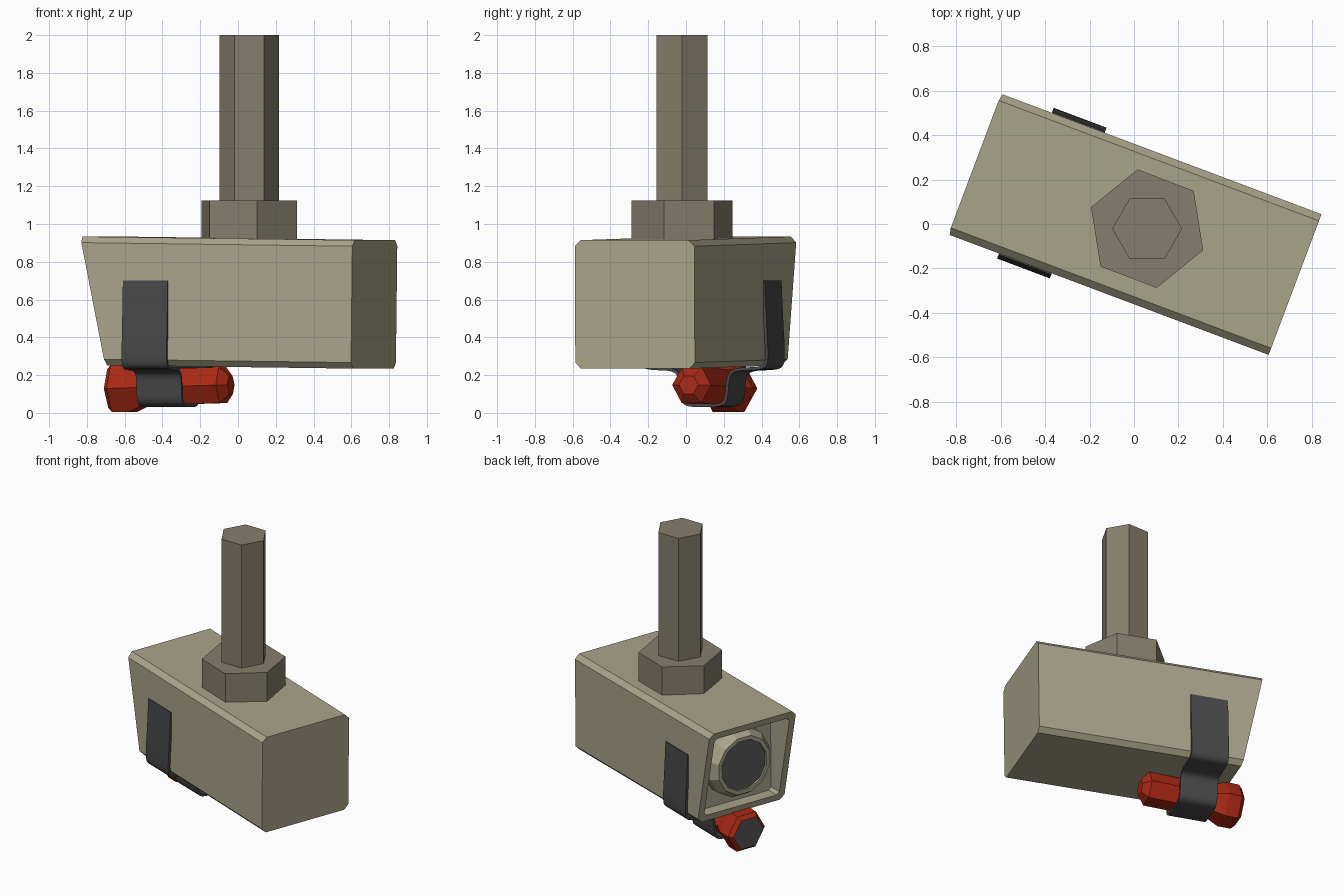
import bpy, math
from mathutils import Matrix, Vector

if "Cube" in bpy.data.objects:
    bpy.data.objects.remove(bpy.data.objects["Cube"])

def material(name, rgb):
    m = bpy.data.materials.new(name)
    m.diffuse_color = (*rgb, 1)
    m.use_nodes = True
    m.node_tree.nodes["Principled BSDF"].inputs["Base Color"].default_value = m.diffuse_color
    return m

BODY = material("olive beige", (0.40, 0.375, 0.255))
POST = material("grey brown", (0.235, 0.21, 0.15))
RED = material("torch red", (0.40, 0.022, 0.007))
STRAP = material("strap charcoal", (0.065, 0.065, 0.067))
GLASS = material("lens grey", (0.10, 0.10, 0.10))

# Assembly is turned about z; local x runs along the housing, lens at -x
TURN = Matrix.Rotation(math.radians(-20.6), 4, 'Z')

def placed(z, tilt):
    return TURN @ Matrix.Translation((0, 0, z)) @ Matrix.Rotation(tilt, 4, 'Y')

def loft(name, rings, mats, matrix, end_mat=0):
    """Skin equal-sized rings of points and cap both ends."""
    n = len(rings[0])
    verts = [p for r in rings for p in r]
    faces = [(k*n + i, k*n + (i+1) % n, (k+1)*n + (i+1) % n, (k+1)*n + i)
             for k in range(len(rings) - 1) for i in range(n)]
    faces += [tuple(reversed(range(n))), tuple(range(len(verts) - n, len(verts)))]
    me = bpy.data.meshes.new(name)
    me.from_pydata(verts, [], faces)
    for m in mats:
        me.materials.append(m)
    me.polygons[-1].material_index = end_mat
    ob = bpy.data.objects.new(name, me)
    bpy.context.collection.objects.link(ob)
    ob.matrix_world = matrix
    # consistent outward normals
    bpy.context.view_layer.objects.active = ob
    ob.select_set(True)
    bpy.ops.object.mode_set(mode='EDIT')
    bpy.ops.mesh.select_all(action='SELECT')
    bpy.ops.mesh.normals_make_consistent(inside=False)
    bpy.ops.object.mode_set(mode='OBJECT')
    ob.select_set(False)
    return ob

def lathe(profile, n, phase=0.0):
    """Rings around local x from (x, radius) pairs."""
    return [[(x, r*math.cos(phase + 2*math.pi*i/n), r*math.sin(phase + 2*math.pi*i/n))
             for i in range(n)] for x, r in profile]

# Housing: chamfered section, slanted front with recessed opening
def section(inset, xfun):
    w, h, c = 0.338 - inset, 0.34 - inset, 0.032 if inset == 0 else 0.02
    pts = [(w, h-c), (w-c, h), (c-w, h), (-w, h-c), (-w, c-h), (c-w, -h), (w-c, -h), (w, c-h)]
    return [(xfun(z), y, z) for y, z in pts]

def slant(z):
    return -0.695 - 0.22*z

housing_matrix = placed(0.584, 0.0125)
loft("housing", [section(0, lambda z: 0.77), section(0, slant),
                 section(0.045, slant), section(0.045, lambda z: -0.54)],
     [BODY], housing_matrix)

# Lens barrel with grey glass
loft("lens_barrel", lathe([(-0.53, 0.24), (-0.61, 0.24), (-0.665, 0.205),
                           (-0.665, 0.178), (-0.655, 0.176)], 12, math.pi/12),
     [BODY, GLASS], housing_matrix, 1)

# Mounting nut and post
def prism(name, r, z0, z1, angle):
    rings = [[(0.059 + r*math.cos(angle + i*math.pi/3),
               -0.021 + r*math.sin(angle + i*math.pi/3), z) for i in range(6)]
             for z in (z0, z1)]
    loft(name, rings, [POST], Matrix())

prism("mounting_nut", 0.27, 0.90, 1.125, math.radians(-21))
prism("mounting_post", 0.157, 1.10, 2.0, 0)

# Hexagonal torch under the housing
loft("torch", lathe([(-0.04, 0.055), (-0.085, 0.11), (-0.52, 0.11), (-0.60, 0.146),
                     (-0.69, 0.144), (-0.715, 0.118)], 6),
     [RED, GLASS], placed(0.15, -0.03), 1)

# Strap: half path mirrored, rounded by corner cutting, then thickened
half = [(0.336, 0.70), (0.345, 0.50), (0.356, 0.32), (0.35, 0.245), (0.29, 0.234),
        (0.18, 0.232), (0.137, 0.20), (0.13, 0.11), (0.118, 0.05), (0.06, 0.038)]
path = [Vector(p) for p in half] + [Vector((-y, z)) for y, z in reversed(half)]
for _ in range(2):
    cut = [path[0]]
    for a, b in zip(path, path[1:]):
        cut += [a.lerp(b, 0.25), a.lerp(b, 0.75)]
    path = cut + [path[-1]]
rings = []
for i, p in enumerate(path):
    t = (path[min(i+1, len(path)-1)] - path[max(i-1, 0)]).normalized()
    n = Vector((-t.y, t.x)) * 0.008
    a, b = p + n, p - n
    rings.append([(-0.522, *a), (-0.268, *a), (-0.268, *b), (-0.522, *b)])
strap = loft("strap", rings, [STRAP], TURN)
strap.select_set(True)
bpy.context.view_layer.objects.active = strap
bpy.ops.object.shade_smooth_by_angle(angle=math.radians(40))
